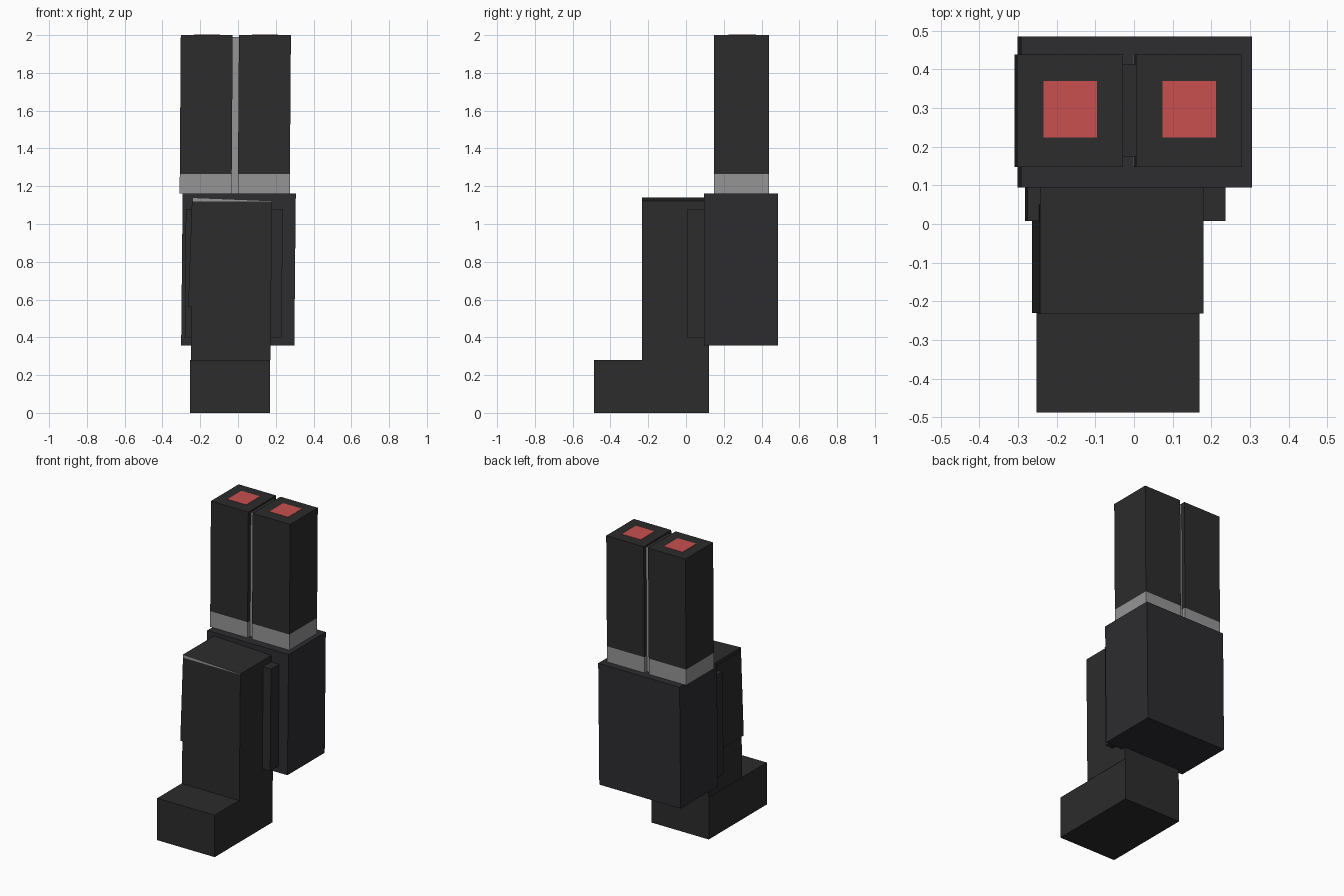
import bpy, bmesh

cube = bpy.data.objects.get("Cube")
if cube:
    bpy.data.objects.remove(cube, do_unlink=True)


def material(name, color):
    mat = bpy.data.materials.new(name)
    mat.use_nodes = True
    mat.diffuse_color = (*color, 1)
    mat.node_tree.nodes["Principled BSDF"].inputs["Base Color"].default_value = (*color, 1)
    return mat


charcoal = material("charcoal", (0.025, 0.025, 0.025))
blue_charcoal = material("blue charcoal", (0.026, 0.025, 0.029))
grey = material("grey", (0.30, 0.30, 0.30))
red = material("red", (0.58, 0.08, 0.08))


def block(name, x, y, z, mats, lean=0, cut=None, rule=None, shape=None):
    """Box between ranges; lean shifts its top in x, cut adds a level edge loop."""
    bm = bmesh.new()
    bmesh.ops.create_cube(bm, size=1)
    for v in bm.verts:
        top = v.co.z > 0
        v.co = [r[int(c > 0)] for c, r in zip(v.co, (x, y, z))]
        if top:
            v.co.x += lean
    if shape:
        for v in bm.verts:
            shape(v.co)
    if cut:
        bmesh.ops.bisect_plane(bm, geom=bm.verts[:] + bm.edges[:] + bm.faces[:],
                               plane_co=(0, 0, cut), plane_no=(0, 0, 1))
    bm.normal_update()
    if rule:
        for f in bm.faces:
            f.material_index = int(rule(f))
    mesh = bpy.data.meshes.new(name)
    bm.to_mesh(mesh)
    bm.free()
    for m in mats:
        mesh.materials.append(m)
    obj = bpy.data.objects.new(name, mesh)
    bpy.context.collection.objects.link(obj)
    return obj


# Foot and upright grip
block("foot", (-0.253, 0.17), (-0.488, 0.122), (0, 0.279), [charcoal])
block("grip", (-0.25, 0.172), (-0.232, 0.122), (0.279, 1.12), [charcoal], lean=0.008)


# Sloped grip cap, grey on its front edge
def slope(co):
    if co.x > 0 and co.z > 1.13:
        co.z = 1.123


block("grip_cap", (-0.242, 0.18), (-0.232, 0.122), (1.119, 1.14), [charcoal, grey],
      rule=lambda f: f.normal.y < -0.9, shape=slope)

# Slanted plate on the side of the grip
block("grip_side_plate", (-0.264, -0.2), (-0.23, 0.05), (0.56, 1.119), [charcoal], lean=0.02)

# Bracket joining grip and rear housing
block("bracket", (-0.282, 0.231), (0.008, 0.11), (0.4, 1.08), [charcoal], lean=0.006)

# Rear housing
block("housing", (-0.301, 0.298), (0.094, 0.486), (0.357, 1.162), [blue_charcoal], lean=0.008)

# Twin towers with grey collars and red end panels
for side, x in (("right", -0.309), ("left", -0.001)):
    block(side + "_tower", (x, x + 0.275), (0.148, 0.439), (1.162, 2.0), [charcoal, grey],
          lean=0.006, cut=1.266, rule=lambda f: f.calc_center_median().z < 1.26)
    block(side + "_end_panel", (x + 0.075, x + 0.213), (0.224, 0.37), (1.997, 2.002), [red])

# Recessed strip between the towers
block("centre_strip", (-0.04, 0.004), (0.175, 0.413), (1.162, 1.99), [grey, charcoal],
      lean=0.006, rule=lambda f: f.normal.z > 0.9)
